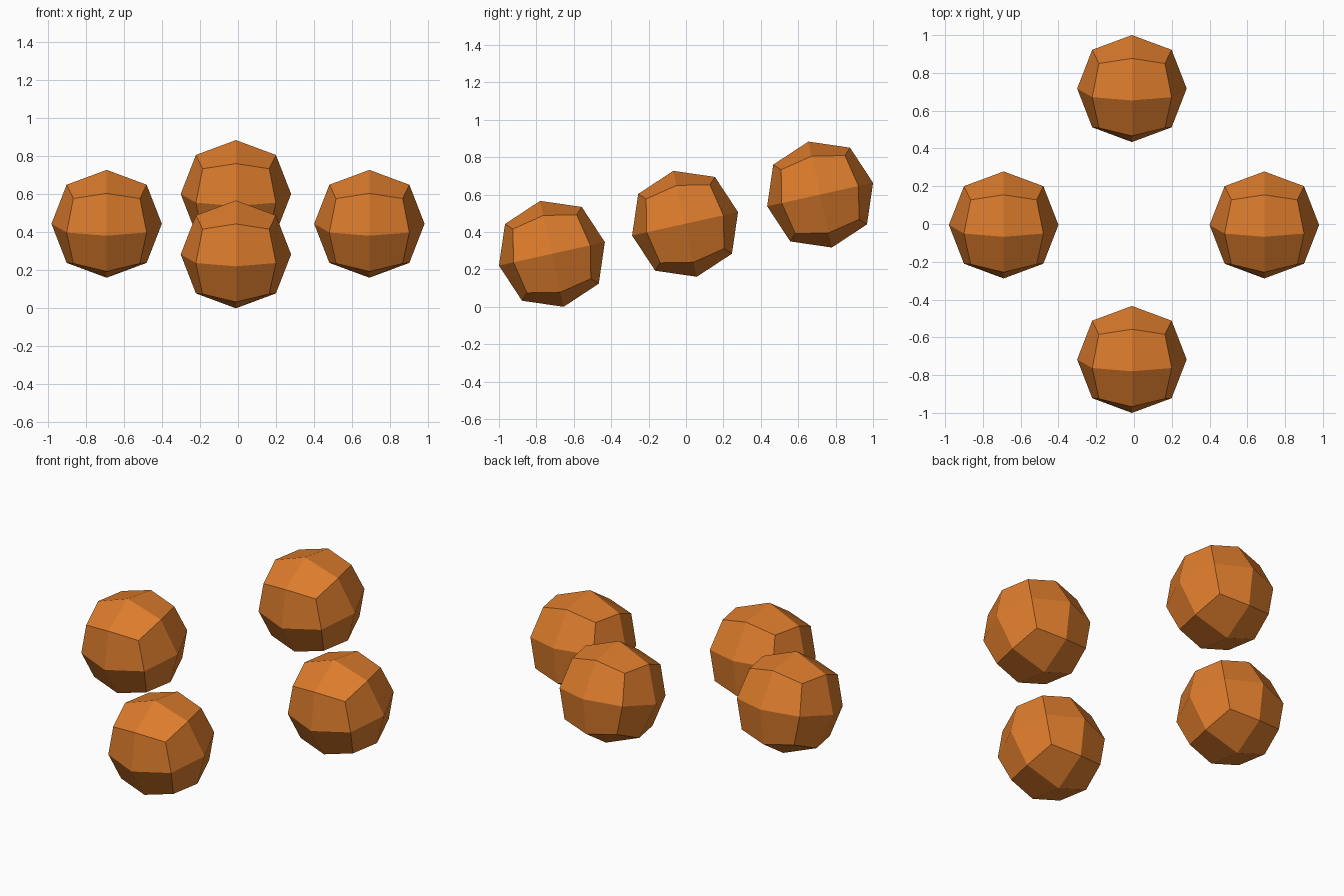
import bpy, bmesh
from math import radians
from mathutils import Matrix

if "Cube" in bpy.data.objects:
    bpy.data.objects.remove(bpy.data.objects["Cube"])

FACE_R = 0.290      # distance to a face centre point of the rounded cube
ROUND = 0.94        # how far the cube is pushed towards a sphere
TILT = radians(12.5)

orange = bpy.data.materials.new("orange")
orange.diffuse_color = (0.72, 0.2, 0.025, 1)
orange.use_nodes = True
orange.node_tree.nodes["Principled BSDF"].inputs["Base Color"].default_value = orange.diffuse_color


def make_ball(name, location):
    """Low-poly ball: cube split 2x2 per side and pushed towards a sphere."""
    bm = bmesh.new()
    bmesh.ops.create_cube(bm, size=2)
    bmesh.ops.subdivide_edges(bm, edges=bm.edges[:], cuts=1, use_grid_fill=True)
    for v in bm.verts:
        d = v.co.length
        v.co *= FACE_R * ((1 - ROUND) * d + ROUND) / d
    bmesh.ops.rotate(bm, verts=bm.verts, matrix=Matrix.Rotation(TILT, 3, 'X'))
    bmesh.ops.recalc_face_normals(bm, faces=bm.faces)
    mesh = bpy.data.meshes.new(name)
    bm.to_mesh(mesh)
    bm.free()
    mesh.materials.append(orange)
    obj = bpy.data.objects.new(name, mesh)
    obj.location = location
    bpy.context.collection.objects.link(obj)
    return obj


# Four balls on a ring that leans up towards the back
make_ball("front_ball", (-0.011, -0.717, 0.283))
make_ball("back_ball", (-0.011, 0.717, 0.600))
make_ball("left_ball", (-0.690, -0.005, 0.4435))
make_ball("right_ball", (0.690, -0.005, 0.4435))
